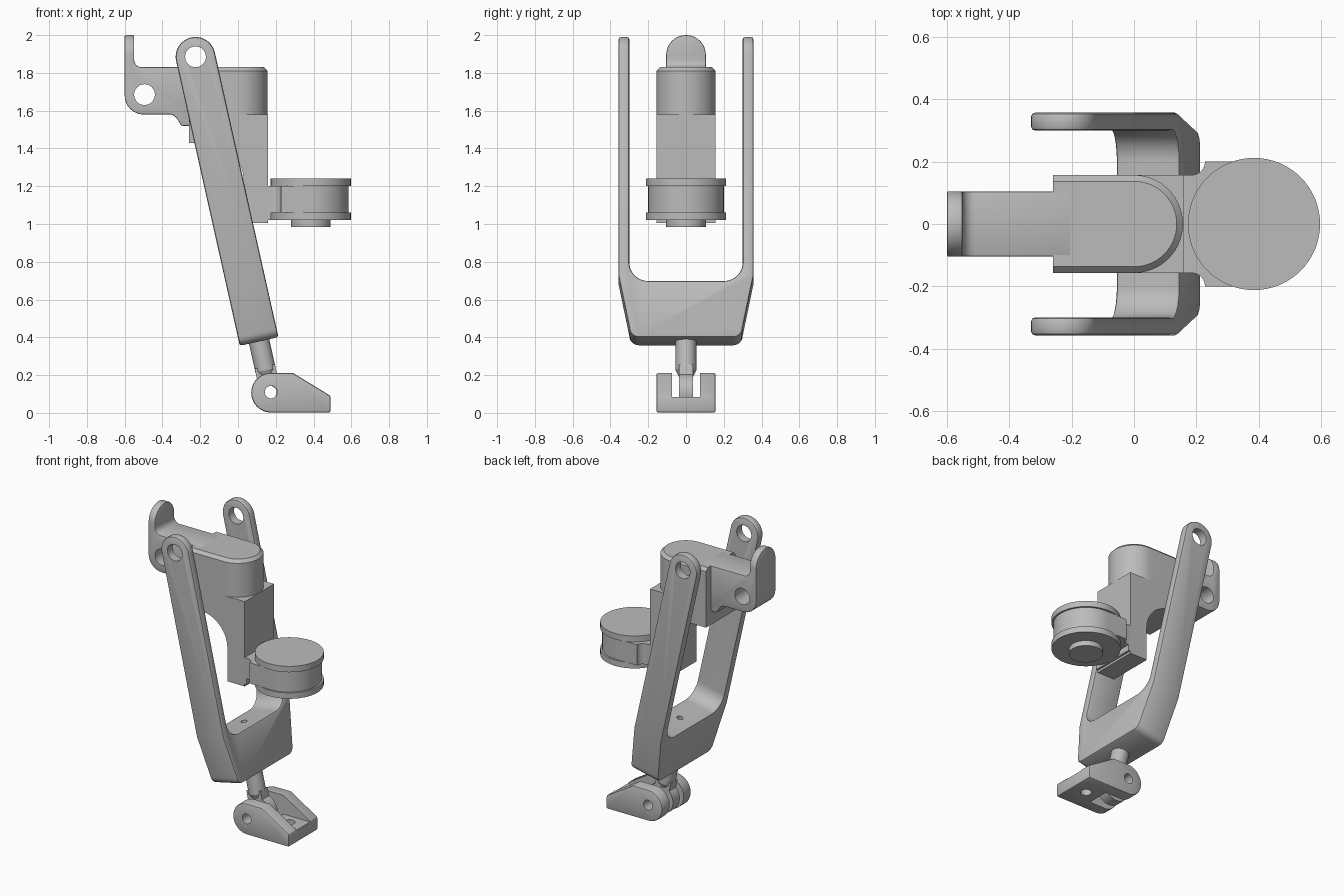
import bpy, bmesh
from math import radians, cos, sin, pi
from mathutils import Matrix

cube = bpy.data.objects.get("Cube")
if cube:
    bpy.data.objects.remove(cube, do_unlink=True)

grey = bpy.data.materials.new("machined_grey")
grey.use_nodes = True
GREY = (0.5, 0.5, 0.5, 1)
grey.diffuse_color = GREY
grey.node_tree.nodes["Principled BSDF"].inputs["Base Color"].default_value = GREY


def arc(cx, cy, r, start, end, n=10):
    angles = [radians(start + (end - start) * i / n) for i in range(n + 1)]
    return [(cx + r * cos(a), cy + r * sin(a)) for a in angles]


def mirrored(half):
    """Close a half outline across its second... first coordinate."""
    return half + [(-a, b) for a, b in reversed(half)]


def make_object(name, bm):
    bmesh.ops.remove_doubles(bm, verts=bm.verts, dist=1e-5)
    bmesh.ops.recalc_face_normals(bm, faces=bm.faces)
    mesh = bpy.data.meshes.new(name)
    bm.to_mesh(mesh)
    bm.free()
    mesh.materials.append(grey)
    ob = bpy.data.objects.new(name, mesh)
    bpy.context.collection.objects.link(ob)
    return ob


def prism(name, outline, axis, lo, hi):
    """Extrude a flat outline along one axis."""
    place = {"x": lambda a, b: (lo, a, b),
             "y": lambda a, b: (a, lo, b),
             "z": lambda a, b: (a, b, lo)}[axis]
    bm = bmesh.new()
    face = bm.faces.new([bm.verts.new(place(a, b)) for a, b in outline])
    moved = bmesh.ops.extrude_face_region(bm, geom=[face])["geom"]
    step = [(hi - lo) * (axis == k) for k in "xyz"]
    bmesh.ops.translate(bm, vec=step, verts=[g for g in moved if isinstance(g, bmesh.types.BMVert)])
    return make_object(name, bm)


def lathe(name, profile, x=0, steps=64):
    """Spin a (radius, height) profile around a vertical line."""
    bm = bmesh.new()
    verts = [bm.verts.new((r, 0, z)) for r, z in profile]
    edges = [bm.edges.new(pair) for pair in zip(verts, verts[1:])]
    bmesh.ops.spin(bm, geom=verts + edges, cent=(0, 0, 0), axis=(0, 0, 1),
                   angle=2 * pi, steps=steps)
    bmesh.ops.translate(bm, vec=(x, 0, 0), verts=bm.verts)
    return make_object(name, bm)


def apply_modifier(ob, kind, **settings):
    mod = ob.modifiers.new(kind, kind)
    for key, value in settings.items():
        setattr(mod, key, value)
    bpy.context.view_layer.objects.active = ob
    bpy.ops.object.modifier_apply(modifier=mod.name)


def boolean(ob, cutter, operation="DIFFERENCE"):
    apply_modifier(ob, "BOOLEAN", object=cutter, operation=operation, solver="EXACT")
    bpy.data.objects.remove(cutter, do_unlink=True)


def soften(ob, width=0.01):
    apply_modifier(ob, "BEVEL", width=width, segments=2, limit_method="ANGLE",
                   angle_limit=radians(35))


def drill(ob, a, b, r, axis="y", lo=-0.5, hi=0.5):
    boolean(ob, prism("drill", arc(a, b, r, 0, 360, 32)[:-1], axis, lo, hi))


def rect(x0, x1, y0, y1):
    return [(x0, y0), (x1, y0), (x1, y1), (x0, y1)]


HALF = 0.157    # half width of the body and foot
parts = []

# Narrow arm with upright rounded tab
outline = ([(-0.6, 2), (-0.55, 2)] + arc(-0.51, 1.87, 0.04, 180, 270, 6)
           + [(-0.2, 1.83), (-0.2, 1.52), (-0.3, 1.52)]
           + [(-0.315, 1.545)] + arc(-0.365, 1.53, 0.05, 30, 90, 5)
           + arc(-0.5, 1.68, 0.1, 270, 180))
arm = prism("hinge_arm", outline, "y", -0.2, 0.2)
tab_shape = [(-0.105, 1.4)] + [(0.105, 1.4)] + arc(0, 1.895, 0.105, 0, 180, 24)
boolean(arm, prism("tab_shape", tab_shape, "x", -0.8, 0.2), "INTERSECT")
soften(arm, 0.006)
drill(arm, -0.495, 1.685, 0.055)
parts.append(arm)

# Round-nosed head with a chamfered top edge
plan = arc(0, 0, HALF, -90, 90, 32) + [(-0.26, HALF), (-0.26, -HALF)]
head = prism("head", plan, "z", 1.58, 1.83)
bm = bmesh.new()
bm.from_mesh(head.data)
rim = [e for e in bm.edges if all(v.co.z > 1.82 for v in e.verts)
       and any(v.co.x > -0.2 for v in e.verts)]
bmesh.ops.bevel(bm, geom=rim, offset=0.02, segments=1, affect="EDGES")
bm.to_mesh(head.data)
bm.free()
parts.append(head)

# Column with the arched underside
outline = ([(-0.26, 1.58), (-0.26, 1.43)] + arc(-0.17, 1.23, 0.2, 90, 0, 14)
           + [(0.03, 1.005), (0.16, 1.005), (0.16, 1.58)])
parts.append(prism("column", outline, "y", -HALF, HALF))

# Wheel bracket and wheel
half_plan = [(0.155, HALF), (0.185, HALF)] + arc(0.185, 0.2, 0.043, -90, 0, 6) + [(0.385, 0.2)]
plan = half_plan + [(x, -y) for x, y in reversed(half_plan)]
parts.append(prism("wheel_bracket", plan, "z", 1.06, 1.2))
parts.append(prism("bracket_neck", rect(0.155, 0.175, -HALF, HALF), "z", 1.02, 1.2))
parts.append(lathe("wheel", [(0, 1.24), (0.212, 1.24), (0.212, 1.2), (0.2, 1.2),
                             (0.2, 1.06), (0.212, 1.06), (0.212, 1.02), (0.105, 1.02),
                             (0.105, 0.985), (0, 0.985)], x=0.385))

# Fork, built upright around its pivot
half = (arc(0.25, -1.494, 0.05, -90, 0, 6) + [(0.357, -1.214), (0.357, 0.2), (0.3, 0.2)]
        + arc(0.2, -1.137, 0.1, 0, -90))
fork = prism("fork", mirrored(half), "x", -0.2, 0.2)
side = arc(0, 0, 0.105, 0, 180, 24) + [(-0.105, -1.7), (0.105, -1.7)]
boolean(fork, prism("fork_side", side, "y", -0.5, 0.5), "INTERSECT")
soften(fork, 0.012)
drill(fork, 0, 0, 0.055)
drill(fork, 0, 0, 0.02, "z", -1.4, -1.1)

# Rod and flat tongue under the fork
rod = lathe("rod", [(0, -1.5), (0.055, -1.5), (0.055, -1.7), (0.036, -1.74), (0, -1.74)], steps=32)
outline = arc(0, -1.82, 0.1, 123, 417, 32) + [(0.054, -1.68), (-0.054, -1.68)]
tongue = prism("tongue", outline, "y", -0.037, 0.037)
drill(tongue, 0, -1.82, 0.033)

tilt = Matrix.Translation((-0.225, 0, 1.885)) @ Matrix.Rotation(radians(-12.6), 4, "Y")
for ob in (fork, rod, tongue):
    ob.data.transform(tilt)
    parts.append(ob)

# Clevis foot: slot opens through the base behind, floor plate in front
outline = (arc(0.175, 0.107, 0.105, 270, 90, 20)
           + [(0.29, 0.212), (0.49, 0.09), (0.49, 0.002)])
foot = prism("foot", outline, "y", -HALF, HALF)
soften(foot, 0.01)
boolean(foot, prism("upper_slot", rect(0, 0.6, 0.085, 0.4), "y", -0.075, 0.075))
boolean(foot, prism("rear_slot", rect(0, 0.29, -0.1, 0.4), "y", -0.075, 0.075))
drill(foot, 0.175, 0.11, 0.033)
drill(foot, 0.385, 0, 0.035, "z")
parts.append(foot)

# Smooth curved faces, keep hard edges
bpy.ops.object.select_all(action="DESELECT")
for ob in parts:
    ob.select_set(True)
bpy.context.view_layer.objects.active = parts[0]
bpy.ops.object.shade_smooth_by_angle(angle=radians(25))
